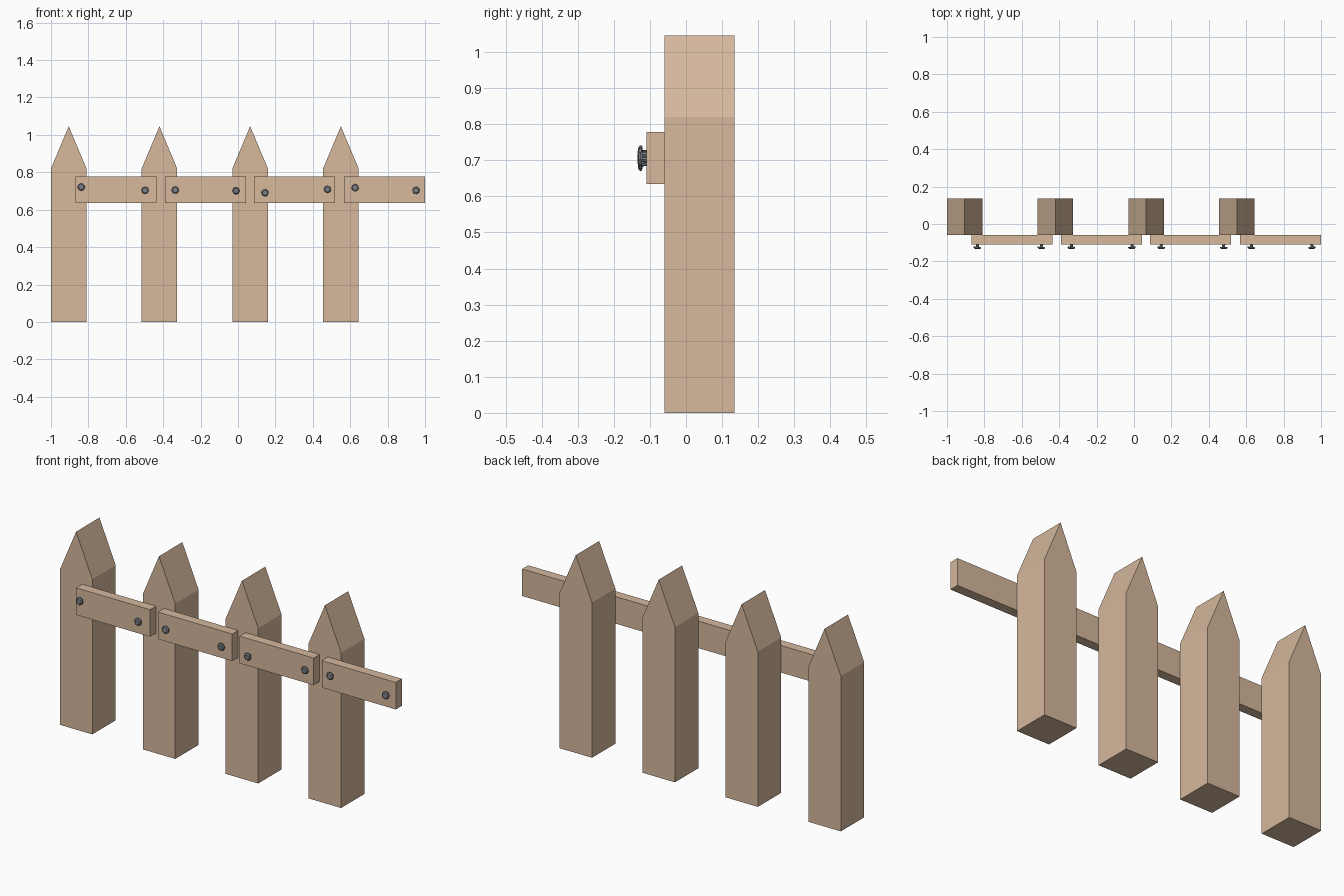
import bpy, bmesh, math, random
from mathutils import Matrix, Vector

if "Cube" in bpy.data.objects:
    bpy.data.objects.remove(bpy.data.objects["Cube"])

random.seed(4)


def material(name, rgb):
    m = bpy.data.materials.new(name)
    m.diffuse_color = (*rgb, 1)
    m.use_nodes = True
    m.node_tree.nodes["Principled BSDF"].inputs["Base Color"].default_value = m.diffuse_color
    return m


wood = material("light wood", (0.67, 0.48, 0.335))
iron = material("grey iron", (0.20, 0.215, 0.235))


def finish(name, bm, mat):
    bmesh.ops.recalc_face_normals(bm, faces=bm.faces)
    me = bpy.data.meshes.new(name)
    bm.to_mesh(me)
    bm.free()
    me.materials.append(mat)
    ob = bpy.data.objects.new(name, me)
    bpy.context.collection.objects.link(ob)
    return ob


def extrude_profile(name, profile, y0, y1, mat):
    """Extrude an x-z outline from y0 to y1."""
    bm = bmesh.new()
    face = bm.faces.new([bm.verts.new((x, y0, z)) for x, z in profile])
    ext = bmesh.ops.extrude_face_region(bm, geom=[face])
    verts = [v for v in ext["geom"] if isinstance(v, bmesh.types.BMVert)]
    bmesh.ops.translate(bm, verts=verts, vec=(0, y1 - y0, 0))
    return finish(name, bm, mat)


def nail(name, x, z):
    """Thin shank with a bevelled octagonal head, knocked slightly askew."""
    bm = bmesh.new()
    for r1, r2, near, far in ((0.008, 0.008, -0.012, 0.017),
                              (0.020, 0.020, 0.013, 0.019),
                              (0.020, 0.014, 0.019, 0.023)):
        bmesh.ops.create_cone(bm, cap_ends=True, segments=8, radius1=r1, radius2=r2,
                              depth=far - near,
                              matrix=Matrix.Translation((0, 0, (near + far) / 2)))
    tilt = (Matrix.Rotation(random.uniform(-0.12, 0.12), 4, 'X')
            @ Matrix.Rotation(random.uniform(-0.12, 0.12), 4, 'Z')
            @ Matrix.Rotation(math.pi / 2, 4, 'X'))
    bm.transform(Matrix.Translation((x, -0.11, z)) @ tilt)
    finish(name, bm, iron)


# Pointed posts
for i in range(4):
    x = -1 + 0.485 * i
    w = 0.19
    extrude_profile(f"post_{i + 1}",
                    [(x, 0), (x + w, 0), (x + w, 0.82), (x + w / 2, 1.046), (x, 0.82)],
                    -0.06, 0.135, wood)

# Short rail boards across the front
for i, (a, b) in enumerate([(-0.87, -0.437), (-0.391, 0.043), (0.086, 0.519), (0.567, 1.0)]):
    extrude_profile(f"rail_{i + 1}", [(a, 0.635), (b, 0.635), (b, 0.778), (a, 0.778)],
                    -0.11, -0.06, wood)

# Nails at both ends of each rail
for i, (x, z) in enumerate([(-0.836, 0.72), (-0.495, 0.703), (-0.335, 0.703), (-0.012, 0.703),
                            (0.146, 0.692), (0.48, 0.709), (0.628, 0.716), (0.95, 0.702)]):
    nail(f"nail_{i + 1}", x, z)
